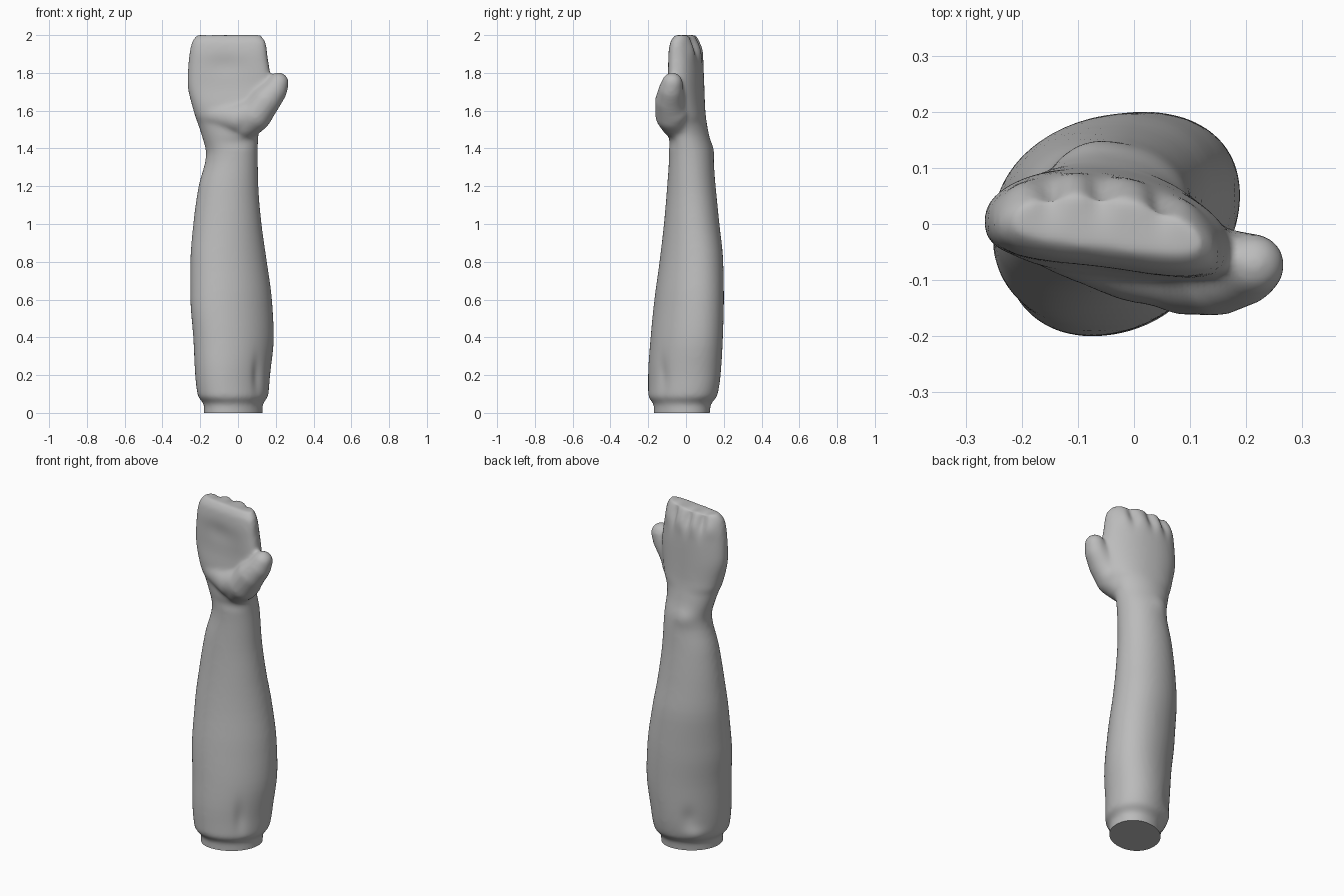
import bpy, bmesh, math
from mathutils import Vector

cube = bpy.data.objects.get("Cube")
if cube:
    bpy.data.objects.remove(cube, do_unlink=True)

grey = bpy.data.materials.new("plain grey")
grey.use_nodes = True
colour = (0.5, 0.5, 0.5, 1)
grey.diffuse_color = colour
grey.node_tree.nodes["Principled BSDF"].inputs["Base Color"].default_value = colour

# Cross-sections: height, x range, y range, skew of y along x, bend of y along x
SECTIONS = [
    (-.10, -.18, .13, -.17, .12, .18, 0), (.04, -.18, .13, -.17, .13, .18, 0),
    (.09, -.213, .16, -.20, .165, .2, 0), (.20, -.227, .17, -.20, .183, .22, 0),
    (.40, -.237, .19, -.187, .195, .22, 0), (.60, -.252, .18, -.167, .2, .2, 0),
    (.80, -.252, .153, -.14, .197, .15, 0), (1.0, -.237, .125, -.117, .177, .08, 0),
    (1.2, -.209, .108, -.10, .157, .02, 0), (1.37, -.169, .105, -.09, .142, -.05, 0),
    (1.47, -.193, .108, -.095, .122, -.1, .2), (1.6, -.236, .155, -.10, .102, -.12, .5),
    (1.75, -.268, .175, -.085, .097, -.12, .6), (1.88, -.26, .158, -.085, .09, -.12, .6),
    (1.96, -.245, .147, -.075, .07, -.12, .6), (2.0, -.22, .122, -.05, .055, -.12, .6),
]
SIDES = 48
bm = bmesh.new()


def ring(z, x0, x1, y0, y1, skew, bend):
    """One rounded cross-section; the hand is squarer than the forearm."""
    rx, half = (x1 - x0) / 2, (y1 - y0) / 2
    ry = math.sqrt(half ** 2 - (skew * rx) ** 2)
    power = 2 / (2.4 if z > 1.55 else 2.05)
    verts = []
    for i in range(SIDES):
        a = math.tau * i / SIDES
        c, s = math.cos(a), math.sin(a)
        x = rx * math.copysign(abs(c) ** power, c)
        y = ry * math.copysign(abs(s) ** power, s) + skew * x - bend * x * x
        verts.append(bm.verts.new(((x0 + x1) / 2 + x, (y0 + y1) / 2 + y, z)))
    return verts


def blend(i, t):
    """Monotone interpolation between neighbouring sections."""
    a, b = SECTIONS[i], SECTIONS[i + 1]
    before, after = SECTIONS[max(i - 1, 0)], SECTIONS[min(i + 2, len(SECTIONS) - 1)]
    h = b[0] - a[0]
    out = [a[0] + h * t]
    for k in range(1, len(a)):
        d = (b[k] - a[k]) / h
        d0 = (a[k] - before[k]) / (a[0] - before[0]) if i else d
        d1 = (after[k] - b[k]) / (after[0] - b[0]) if after is not b else d
        m0 = 2 * d * d0 / (d + d0) if d * d0 > 0 else 0
        m1 = 2 * d * d1 / (d + d1) if d * d1 > 0 else 0
        out.append(a[k] + h * (t * m0 + t * t * (3 * d - 2 * m0 - m1)
                               + t ** 3 * (m0 + m1 - 2 * d)))
    return out


# Forearm, wrist and palm as a smooth loft
rings = [ring(*blend(i, s / 4)) for i in range(len(SECTIONS) - 1) for s in range(4)]
rings.append(ring(*SECTIONS[-1]))
for low, high in zip(rings, rings[1:]):
    for i in range(SIDES):
        j = (i + 1) % SIDES
        bm.faces.new((low[i], low[j], high[j], high[i]))
bm.faces.new(rings[0][::-1])
bm.faces.new(rings[-1])


def ball_chain(balls, steps=5):
    """A soft limb made of overlapping balls between the given ones."""
    chain = []
    for (p, r), (q, s) in zip(balls, balls[1:]):
        chain += [(Vector(p).lerp(Vector(q), k / steps), r + (s - r) * k / steps)
                  for k in range(steps)]
    for centre, radius in chain + [balls[-1]]:
        made = bmesh.ops.create_uvsphere(bm, u_segments=24, v_segments=14, radius=radius)
        bmesh.ops.translate(bm, verts=made["verts"], vec=centre)


# Thumb, its fleshy base, and the heel of the palm
ball_chain([((.04, -.045, 1.53), .085), ((.09, -.075, 1.575), .088),
            ((.145, -.085, 1.65), .08), ((.193, -.08, 1.705), .067),
            ((.214, -.073, 1.747), .056)])
ball_chain([((.10, -.07, 1.59), .088), ((.0, -.055, 1.56), .085),
            ((-.12, -.02, 1.58), .072)])
ball_chain([((.06, -.05, 1.6), .07), ((.10, -.04, 1.72), .055)])

mesh = bpy.data.meshes.new("arm_and_hand")
bm.to_mesh(mesh)
bm.free()
arm = bpy.data.objects.new("arm_and_hand", mesh)
bpy.context.collection.objects.link(arm)
bpy.context.view_layer.objects.active = arm
arm.select_set(True)

# Merge everything into one skin
remesh = arm.modifiers.new("skin", "REMESH")
remesh.mode = "VOXEL"
remesh.voxel_size = 0.01
bpy.ops.object.modifier_apply(modifier=remesh.name)
soften = arm.modifiers.new("soften", "SMOOTH")
soften.factor = 0.5
soften.iterations = 14
bpy.ops.object.modifier_apply(modifier=soften.name)

# Sculpted swellings (+) and hollows (-): centre, radii, depth
DABS = [
    ((-.07, -.08, 1.84), (.10, .06, .06), -.008),   # palm hollow
    ((-.08, .14, 1.39), (.06, .06, .05), .010),     # wrist bone
    ((.02, -.10, 1.43), (.10, .06, .03), -.006),    # wrist crease
    ((-.15, .12, .11), (.06, .06, .04), .012),      # elbow
    ((-.12, .15, .21), (.04, .05, .06), -.008),     # hollow above the elbow
    ((.10, -.12, .20), (.025, .06, .09), -.010),    # elbow fold
]
for x, y in ((-.15, .07), (-.06, .07), (.05, .055)):  # gaps between knuckles
    DABS.append(((x, y, 1.97), (.024, .05, .08), -.018))
for x, y in ((-.2, .06), (-.105, .08), (-.005, .075), (.10, .045)):  # knuckles
    DABS.append(((x, y, 1.93), (.035, .04, .05), .007))

bm = bmesh.new()
bm.from_mesh(arm.data)
bm.normal_update()
moves = []
for v in bm.verts:
    push = 0
    for centre, radii, depth in DABS:
        d = sum(((a - b) / r) ** 2 for a, b, r in zip(v.co, centre, radii))
        push += depth * math.exp(-d)
    moves.append(v.normal * push)
for v, move in zip(bm.verts, moves):
    v.co += move

# Flat cut at the base
cut = bmesh.ops.bisect_plane(bm, geom=bm.verts[:] + bm.edges[:] + bm.faces[:],
                             plane_co=(0, 0, 0), plane_no=(0, 0, 1), clear_inner=True)
rim = [e for e in cut["geom_cut"] if isinstance(e, bmesh.types.BMEdge)]
bmesh.ops.contextual_create(bm, geom=rim)
bmesh.ops.recalc_face_normals(bm, faces=bm.faces[:])
bm.to_mesh(arm.data)
bm.free()

arm.data.materials.clear()
arm.data.materials.append(grey)
bpy.ops.object.shade_smooth_by_angle(angle=math.radians(50))
